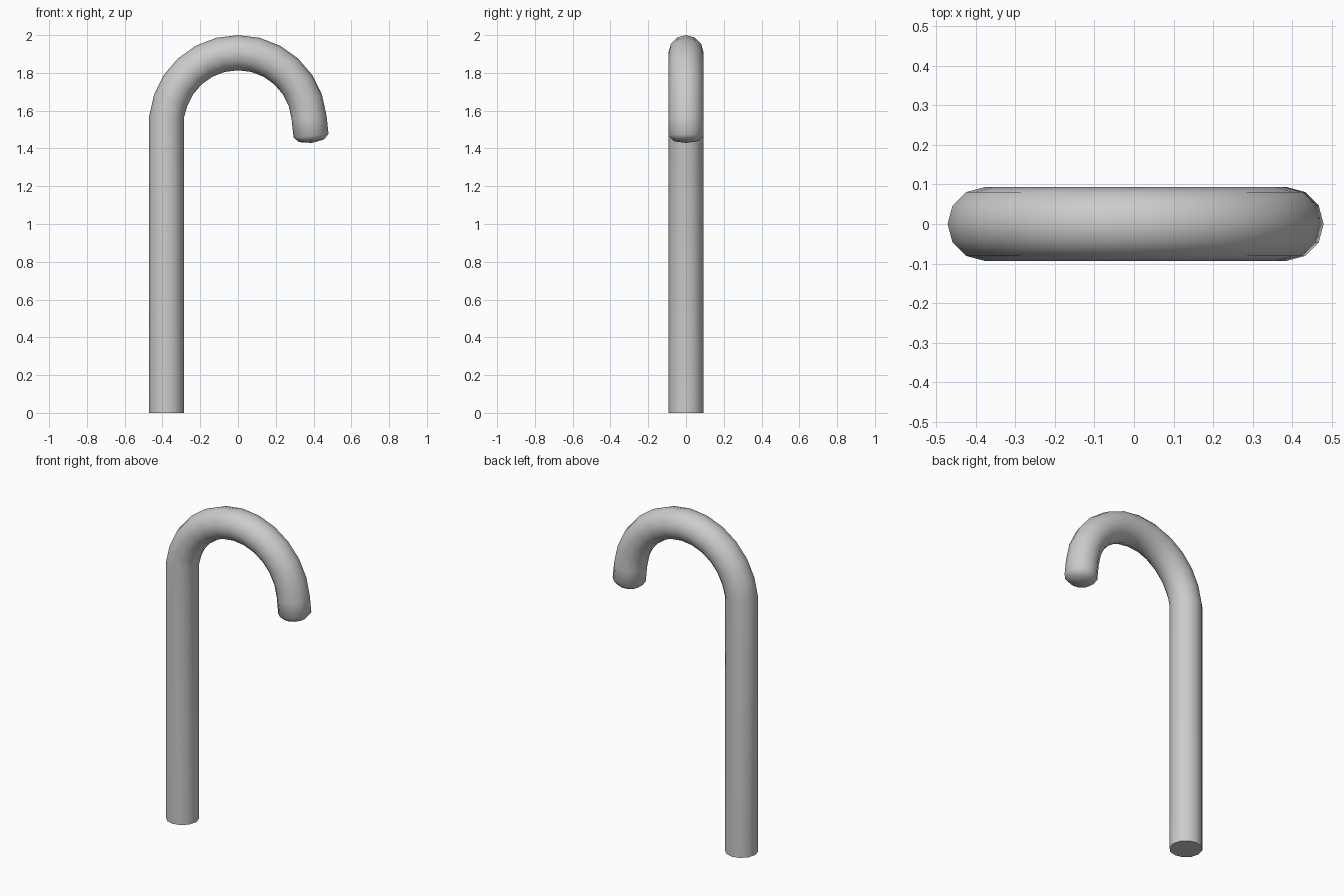
import bpy, bmesh
from math import sin, cos, pi, radians

if "Cube" in bpy.data.objects:
    bpy.data.objects.remove(bpy.data.objects["Cube"])

SIDES = 12      # tube sides
R = 0.093       # tube radius
ARC = 0.378     # hook radius along the tube centre
CZ = 1.529      # hook centre height

bm = bmesh.new()


def ring(cx, cz, tilt, r):
    """Circle of vertices in the plane spanned by y and the hook's radial direction."""
    return [bm.verts.new((cx + r * cos(a) * cos(tilt), r * sin(a),
                          cz + r * cos(a) * sin(tilt)))
            for a in (2 * pi * i / SIDES for i in range(SIDES))]


# straight shaft
rings = [ring(-ARC, 0, pi, R), ring(-ARC, 1.567, pi, R)]

# hook arc
for k in range(5, -7, -1):
    t = radians(90 + 14.15 * k)
    rings.append(ring(ARC * cos(t), CZ + ARC * sin(t), t, R))

# short straight end with a rounded tip
t = radians(6)
sx, sz = ARC * cos(t), CZ + ARC * sin(t)
for d, r in ((0.102, R), (0.129, 0.066)):
    rings.append(ring(sx + d * sin(t), sz - d * cos(t), t, r))
d = 0.14
tip = bm.verts.new((sx + d * sin(t), sz - d * cos(t), 0))
tip.co = (sx + d * sin(t), 0, sz - d * cos(t))

# skin and caps
for a, b in zip(rings, rings[1:]):
    for i in range(SIDES):
        j = (i + 1) % SIDES
        bm.faces.new((a[i], a[j], b[j], b[i]))
bm.faces.new(rings[0])
for i in range(SIDES):
    bm.faces.new((rings[-1][i], rings[-1][(i + 1) % SIDES], tip))
bmesh.ops.recalc_face_normals(bm, faces=bm.faces[:])

mesh = bpy.data.meshes.new("hooked_cane")
bm.to_mesh(mesh)
bm.free()
cane = bpy.data.objects.new("hooked_cane", mesh)
bpy.context.collection.objects.link(cane)
bpy.context.view_layer.objects.active = cane
cane.select_set(True)
bpy.ops.object.shade_smooth_by_angle(angle=radians(60))
